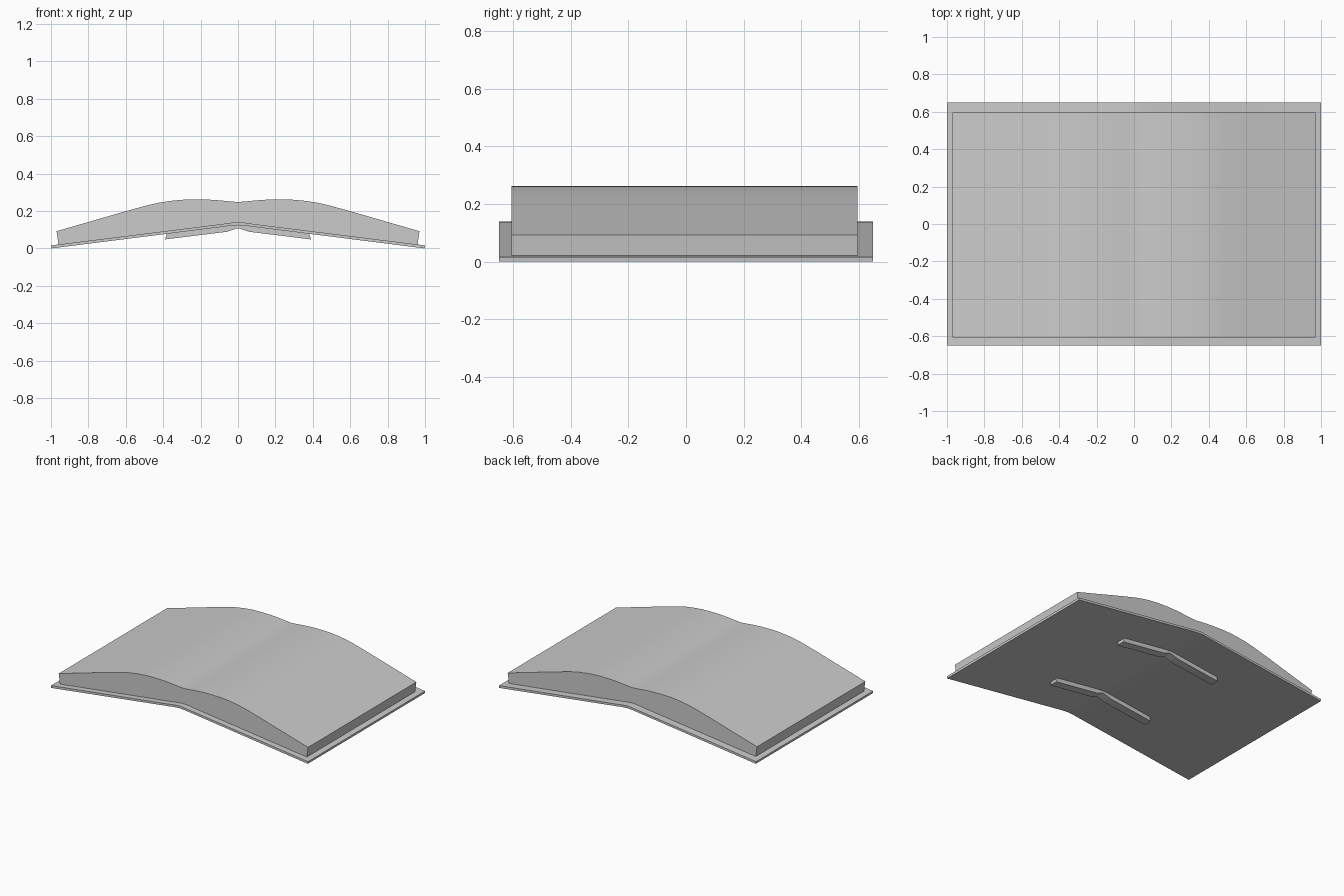
import bpy, bmesh
from math import radians

if "Cube" in bpy.data.objects:
    bpy.data.objects.remove(bpy.data.objects["Cube"])


def mirrored(half):
    """Left-to-right polyline from points listed outer edge -> centre (x >= 0)."""
    return [(-x, z) for x, z in half] + [p for p in reversed(half) if p[0] > 0]


def extrude_profile(name, top_half, bottom_half, y0, y1, angle=25):
    """Strip between two mirrored XZ polylines, extruded along Y."""
    ring = mirrored(bottom_half) + mirrored(top_half)[::-1]
    bm = bmesh.new()
    face = bm.faces.new([bm.verts.new((x, y0, z)) for x, z in ring])
    res = bmesh.ops.extrude_face_region(bm, geom=[face])
    verts = [v for v in res["geom"] if isinstance(v, bmesh.types.BMVert)]
    bmesh.ops.translate(bm, verts=verts, vec=(0, y1 - y0, 0))
    bmesh.ops.recalc_face_normals(bm, faces=bm.faces)
    mesh = bpy.data.meshes.new(name)
    bm.to_mesh(mesh)
    bm.free()
    obj = bpy.data.objects.new(name, mesh)
    bpy.context.collection.objects.link(obj)
    bpy.ops.object.select_all(action='DESELECT')
    obj.select_set(True)
    bpy.context.view_layer.objects.active = obj
    bpy.ops.object.shade_smooth_by_angle(angle=radians(angle))
    return obj


# Thin cover, gently folded along the spine
cover_top = [(1.0, 0.016), (0.08, 0.131), (0.04, 0.137), (0.0, 0.14)]
cover_bottom = [(0.998, 0.0), (0.08, 0.116), (0.04, 0.121), (0.0, 0.124)]
extrude_profile("cover", cover_top, cover_bottom, -0.65, 0.65)

# Page block with bulging top and a shallow dip in the middle
page_top = [(0.97, 0.092), (0.6, 0.199), (0.48, 0.232), (0.42, 0.245),
            (0.36, 0.254), (0.30, 0.260), (0.235, 0.262), (0.16, 0.261),
            (0.10, 0.257), (0.05, 0.252), (0.0, 0.248)]
page_bottom = [(0.96, 0.02), (0.08, 0.130), (0.04, 0.136), (0.0, 0.139)]
extrude_profile("pages", page_top, page_bottom, -0.607, 0.596)

# Two folded support strips under the cover
strip_top = [(0.38, 0.081), (0.06, 0.121), (0.0, 0.126)]
strip_bottom = [(0.39, 0.048), (0.06, 0.089), (0.02, 0.102), (0.0, 0.108)]
for label, y in (("front", -0.33), ("back", 0.33)):
    extrude_profile(label + "_support_strip", strip_top, strip_bottom,
                    y - 0.03, y + 0.03)
